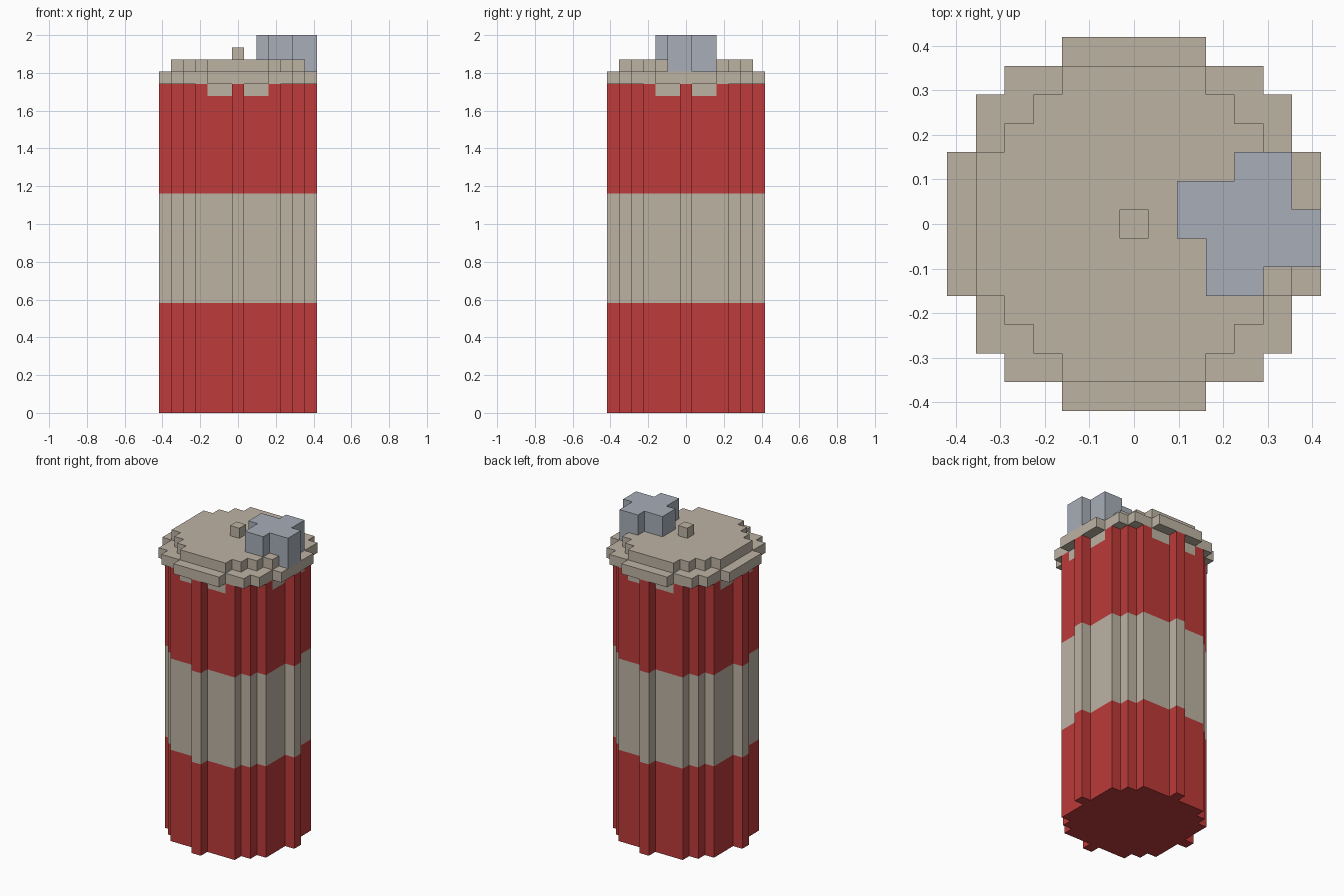
import bpy, bmesh, math

cube = bpy.data.objects.get("Cube")
if cube:
    bpy.data.objects.remove(cube, do_unlink=True)

U = 2 / 31  # size of one block


def material(name, rgb):
    m = bpy.data.materials.new(name)
    m.use_nodes = True
    m.diffuse_color = (*rgb, 1)
    bsdf = next(n for n in m.node_tree.nodes if n.type == 'BSDF_PRINCIPLED')
    bsdf.inputs["Base Color"].default_value = (*rgb, 1)
    bsdf.inputs["Roughness"].default_value = 0.8
    return m


RED = material("red", (0.51, 0.043, 0.042))
BEIGE = material("beige", (0.51, 0.45, 0.37))
GREY = material("blue grey", (0.39, 0.42, 0.48))


def disc(half_widths):
    """Block cells of a stepped disc, from the half width of each row outward."""
    return {(i, j) for r, w in enumerate(half_widths)
            for j in (r, -r) for i in range(-w, w + 1)}


def block_part(name, cells, levels, mats, rule=lambda i, j, z: 0):
    """Raise a set of cells through the given levels, outer skin only."""
    bm = bmesh.new()

    def quad(points, index):
        f = bm.faces.new([bm.verts.new((x * U, y * U, z * U)) for x, y, z in points])
        f.material_index = index

    for i, j in cells:
        a, b, c, d = i - .5, i + .5, j - .5, j + .5
        z0, z1 = levels[0], levels[-1]
        quad([(a, c, z1), (b, c, z1), (b, d, z1), (a, d, z1)], 0)
        quad([(a, d, z0), (b, d, z0), (b, c, z0), (a, c, z0)], 0)
        sides = {(0, -1): (a, c, b, c), (1, 0): (b, c, b, d),
                 (0, 1): (b, d, a, d), (-1, 0): (a, d, a, c)}
        for (di, dj), (x0, y0, x1, y1) in sides.items():
            if (i + di, j + dj) in cells:
                continue
            for lo, hi in zip(levels, levels[1:]):
                quad([(x0, y0, lo), (x1, y1, lo), (x1, y1, hi), (x0, y0, hi)],
                     rule(i, j, lo))
    bmesh.ops.remove_doubles(bm, verts=bm.verts, dist=U * 0.01)
    # Merge the flat faces of each colour
    bmesh.ops.dissolve_limit(bm, angle_limit=math.radians(1), verts=bm.verts,
                             edges=bm.edges, delimit={'MATERIAL'})
    me = bpy.data.meshes.new(name)
    bm.to_mesh(me)
    bm.free()
    for m in mats:
        me.materials.append(m)
    ob = bpy.data.objects.new(name, me)
    bpy.context.collection.objects.link(ob)
    return ob


def body_colour(i, j, z):
    """Beige middle band, and beige drips beside each ridge under the rim."""
    near, far = sorted((abs(i), abs(j)))
    drip = z == 26 and far == 5 and near in (1, 2)
    return 1 if z == 9 or drip else 0


# Striped body with one narrow ridge on each side
block_part("body", disc([6, 5, 5, 5, 4, 3, 0]), [0, 9, 18, 26, 27],
           [RED, BEIGE], body_colour)

# Vent block: a pinwheel of cells, given as row: (first, last)
vent_rows = {2: (4, 5), 1: (2, 5), 0: (2, 6), -1: (3, 6), -2: (3, 4)}
vent = {(i, j) for j, (a, b) in vent_rows.items() for i in range(a, b + 1)}
block_part("vent_block", vent, [28, 31], [GREY])

# Lid: wide rim, smaller plate fitted around the vent, and a knob
block_part("lid_rim", disc([6, 6, 6, 5, 5, 4, 2]), [27, 28], [BEIGE])
block_part("lid_plate", disc([5, 5, 5, 4, 3, 2]) - vent, [28, 29], [BEIGE])
block_part("lid_knob", {(0, 0)}, [29, 30], [BEIGE])
